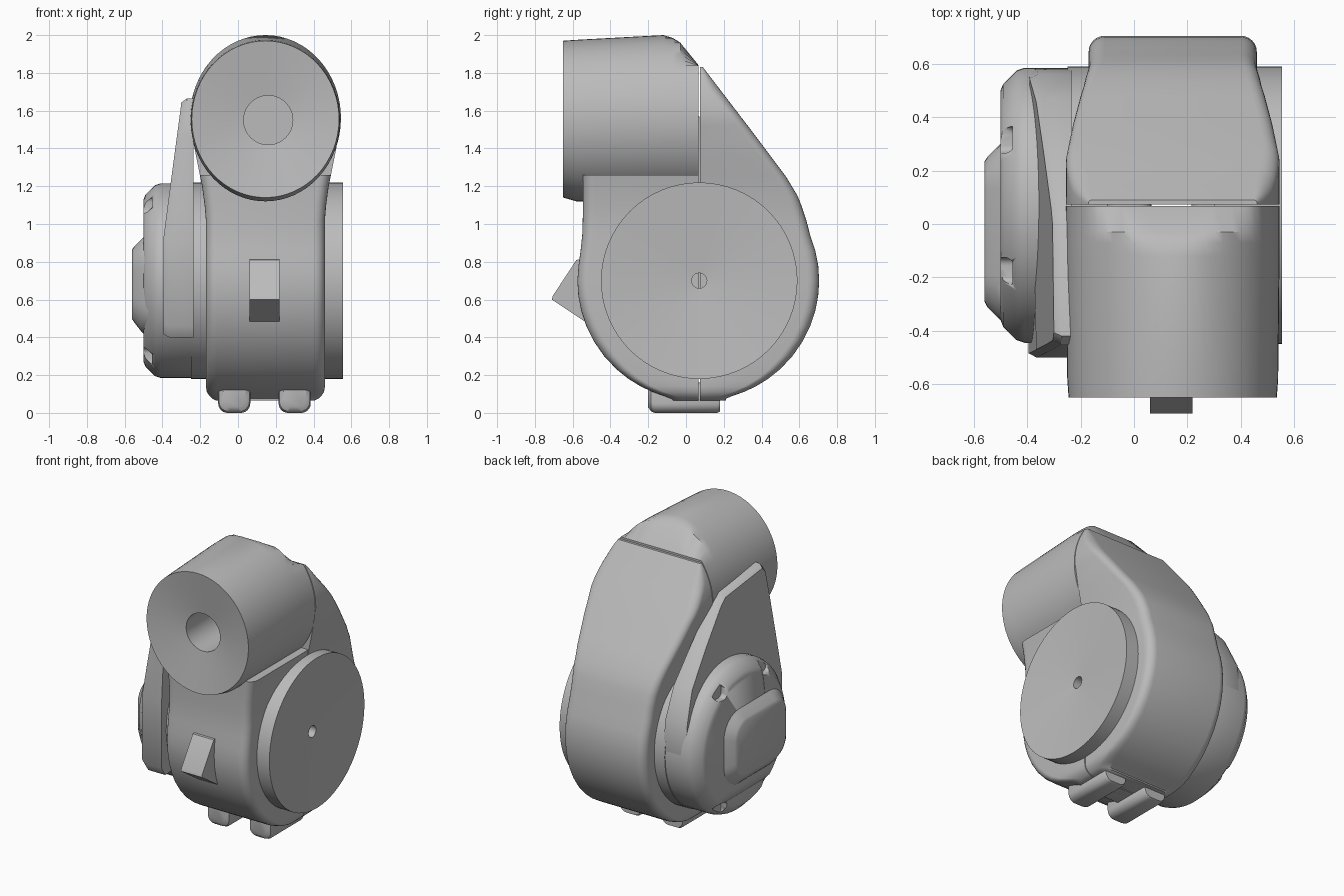
import bpy, bmesh, math

if "Cube" in bpy.data.objects:
    bpy.data.objects.remove(bpy.data.objects["Cube"])

grey = bpy.data.materials.new("plain_grey")
grey.diffuse_color = (0.5, 0.5, 0.5, 1)
grey.use_nodes = True
grey.node_tree.nodes["Principled BSDF"].inputs["Base Color"].default_value = grey.diffuse_color
CX, CY, CZ = 0.145, 0.07, 0.70      # housing middle in x, drum axis in y and z


def finish(name, bm, angle=35):
    bmesh.ops.recalc_face_normals(bm, faces=bm.faces)
    me = bpy.data.meshes.new(name)
    bm.to_mesh(me)
    bm.free()
    me.materials.append(grey)
    ob = bpy.data.objects.new(name, me)
    bpy.context.collection.objects.link(ob)
    bpy.ops.object.select_all(action='DESELECT')
    ob.select_set(True)
    bpy.context.view_layer.objects.active = ob
    bpy.ops.object.shade_smooth_by_angle(angle=math.radians(angle))
    return ob


def loft_into(bm, rings):
    """Skin equal-length closed rings and cap both ends."""
    vs = [[bm.verts.new(p) for p in r] for r in rings]
    n = len(vs[0])
    for a, b in zip(vs, vs[1:]):
        for i in range(n):
            j = (i + 1) % n
            bm.faces.new((a[i], a[j], b[j], b[i]))
    bm.faces.new(vs[0])
    bm.faces.new(vs[-1])


def loft(name, rings, angle=35):
    bm = bmesh.new()
    loft_into(bm, rings)
    return finish(name, bm, angle)


def interp(table, t):
    for (a, fa), (b, fb) in zip(table, table[1:]):
        if t <= b:
            return fa + (fb - fa) * max(0, (t - a) / (b - a))
    return table[-1][1]


def disc(x, r, n=64):
    return [(x, CY + r * math.cos(2 * math.pi * i / n), CZ + r * math.sin(2 * math.pi * i / n))
            for i in range(n)]


def rounded_rect(a0, a1, b0, b1, r, n=6):
    pts = []
    for k, (ca, cb) in enumerate(((a1 - r, b1 - r), (a0 + r, b1 - r), (a0 + r, b0 + r), (a1 - r, b0 + r))):
        for i in range(n + 1):
            t = math.pi / 2 * (k + i / n)
            pts.append((ca + r * math.cos(t), cb + r * math.sin(t)))
    return pts


# Housing halves: horizontal slices from the seam to the outer wall
def half_width(z):
    if z > 1.56:
        return 0.40 * math.sqrt(max(0, 1 - ((z - 1.56) / 0.44) ** 2))
    return interp([(0.065, 0.26), (0.08, 0.29), (0.11, 0.31), (0.14, 0.315), (1.05, 0.315),
                   (1.2, 0.335), (1.4, 0.375), (1.56, 0.40)], z)


def round_wall(z):
    return math.sqrt(max(0.02, 0.635 ** 2 - (z - CZ) ** 2))


def back_wall(z):
    if z < 0.95:
        return round_wall(z)
    return interp([(0.95, 0.583), (1.05, 0.56), (1.15, 0.52), (1.25, 0.46), (1.49, 0.28), (1.84, 0.012)], z)


def front_wall(z):
    if z < 0.75:
        return round_wall(z) + 0.01
    return interp([(0.75, 0.643), (0.92, 0.62), (1.08, 0.615), (1.3, 0.615)], z)


def slices(wall, sign, levels):
    rings = []
    for z in levels:
        w, d = half_width(z), wall(z)
        r = min(0.06, d * 0.6)
        ring = [(CX + w, CY + sign * 0.003, z)]
        for k in range(2):
            for i in range(7):
                t = math.pi / 2 * (k + i / 6)
                x = (w - r if k == 0 else r - w) + r * math.cos(t)
                ring.append((CX + x, CY + sign * (d - r + r * math.sin(t)), z))
        ring.append((CX - w, CY + sign * 0.003, z))
        rings.append(ring)
    return rings


low = [0.065, 0.075, 0.09, 0.11, 0.14, 0.18, 0.23] + [0.3 + 0.08 * i for i in range(11)]
loft("back_housing", slices(back_wall, 1, low + [1.15, 1.2, 1.25] + [1.32 + 0.04 * i for i in range(13)] + [1.83]), 50)
loft("front_housing", slices(front_wall, -1, low + [1.15, 1.2, 1.26]), 50)


# Nozzle: elliptical duct with a shallow dished mouth and a round bore
def oval(y, top, bottom, half, clip=9, n=64, cx=CX):
    c, h = (top + bottom) / 2, (top - bottom) / 2
    return [(cx + half * math.cos(2 * math.pi * i / n), y,
             min(clip, c + h * math.sin(2 * math.pi * i / n))) for i in range(n)]


loft("nozzle", [oval(-0.1, 1.68, 1.42, 0.13, cx=0.16), oval(-0.61, 1.68, 1.42, 0.13, cx=0.16),
                oval(-0.65, 1.97, 1.14, 0.39), oval(-0.58, 1.975, 1.12, 0.395),
                oval(-0.12, 2.0, 1.12, 0.40), oval(-0.07, 2.0, 1.12, 0.40, 1.985),
                oval(-0.03, 2.0, 1.12, 0.40, 1.96), oval(0.067, 2.0, 1.12, 0.40, 1.84)])

# Right side drum, dished towards a small centre hole
loft("right_drum", [disc(0.30, 0.52), disc(0.555, 0.52), disc(0.52, 0.04), disc(0.42, 0.04)])

# Left side drum and chamfered cover
loft("left_drum", [disc(-0.10, 0.52), disc(-0.25, 0.52)])
cover = loft("left_cover", [disc(-0.24, 0.515), disc(-0.41, 0.515), disc(-0.44, 0.505),
                            disc(-0.49, 0.455), disc(-0.50, 0.43)])

# Screw notches around the cover rim
bm = bmesh.new()
for sy in (-1, 1):
    for sz in (-1, 1):
        y, z = CY + sy * 0.245, CZ + sz * 0.40
        loft_into(bm, [[(x, a, b) for a, b in rounded_rect(y - 0.05, y + 0.05, z - 0.045, z + 0.045, 0.03)]
                       for x in (-0.455, -0.6)])
cutter = finish("notch_cutter", bm)
cutter.hide_render = True
cutter.hide_viewport = True
cut = cover.modifiers.new("notches", 'BOOLEAN')
cut.operation = 'DIFFERENCE'
cut.solver = 'EXACT'
cut.object = cutter

# Raised boss on the cover, sloping down to the front
loft("cover_boss", [[(x, a, b) for a, b in rounded_rect(*box)] for x, box in (
    (-0.47, (-0.38, 0.30, 0.42, 0.93, 0.16)), (-0.50, (-0.36, 0.30, 0.42, 0.93, 0.16)),
    (-0.515, (-0.345, 0.285, 0.435, 0.915, 0.15)), (-0.55, (-0.31, 0.25, 0.48, 0.88, 0.12)),
    (-0.56, (-0.29, 0.235, 0.495, 0.865, 0.11)))])

# Side fin: tall plate that thins towards its top
fin = [(-0.46, 0.40), (-0.50, 0.46), (-0.50, 0.92), (-0.485, 1.15), (-0.465, 1.45), (-0.45, 1.63), (-0.42, 1.665),
       (0.0, 1.62), (0.06, 1.58), (0.28, 1.36), (0.47, 1.15), (0.56, 0.95), (0.585, 0.75), (0.50, 0.45)]


def fin_ring(inset, lift):
    ring = []
    for y, z in fin:
        y2, z2 = y + (0.03 - y) * inset, z + (0.95 - z) * inset
        x = interp([(0.4, -0.385), (0.92, -0.385), (1.2, -0.35), (1.66, -0.29)], z)
        ring.append((x - lift, y2, z2))
    return ring


loft("side_fin", [[(-0.235, y, z) for y, z in fin], fin_ring(0, -0.02), fin_ring(0.03, 0.01)])

# Front latch wedge
latch = [(-0.50, 0.82), (-0.58, 0.81), (-0.705, 0.62), (-0.71, 0.60), (-0.695, 0.59), (-0.53, 0.48), (-0.45, 0.48)]
loft("front_latch", [[(x, y, z) for y, z in latch] for x in (0.06, 0.22)], 25)

# Rounded feet
for side, x in (("left", -0.02), ("right", 0.30)):
    loft(side + "_foot", [[(x + a, y, b) for a, b in rounded_rect(-w, w, z0, 0.16, 0.05)]
                          for y, w, z0 in ((-0.20, 0.06, 0.03), (-0.185, 0.08, 0.008), (-0.165, 0.085, 0.0),
                                           (0.165, 0.085, 0.0), (0.18, 0.08, 0.008))])
